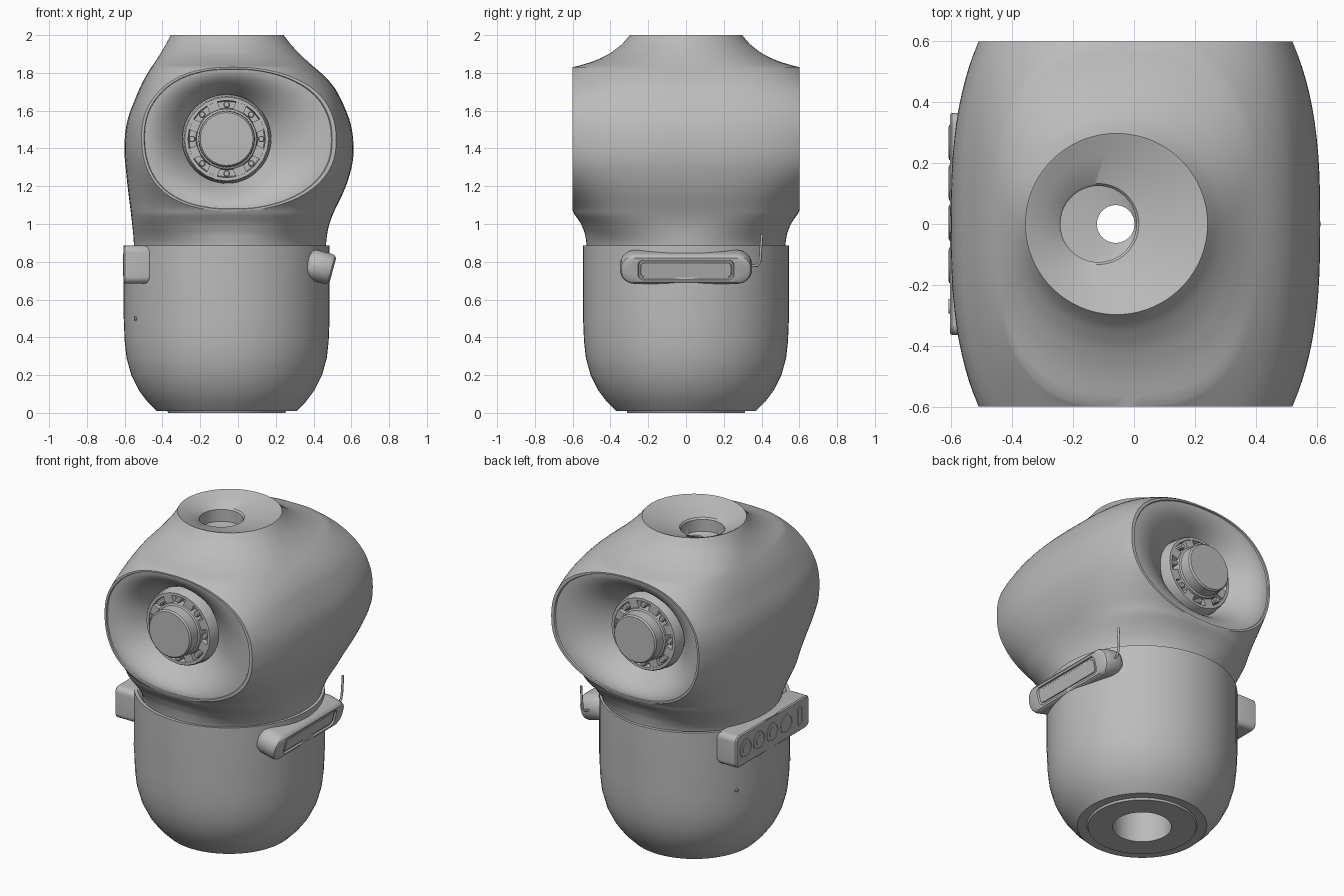
import bpy, bmesh, math
from mathutils import Vector, Matrix

cube = bpy.data.objects.get("Cube")
if cube:
    bpy.data.objects.remove(cube, do_unlink=True)

grey = bpy.data.materials.new("plain grey")
grey.use_nodes = True
COLOUR = (0.5, 0.5, 0.5, 1)
grey.diffuse_color = COLOUR
grey.node_tree.nodes["Principled BSDF"].inputs["Base Color"].default_value = COLOUR

AXIS = -0.06          # x of the body axis
SHOULDER_Z = 1.45     # height of the arm sockets
TAU = 2 * math.pi


def finish(bm, name, matrix=Matrix(), angle=35):
    bmesh.ops.recalc_face_normals(bm, faces=bm.faces)
    mesh = bpy.data.meshes.new(name)
    bm.to_mesh(mesh)
    bm.free()
    mesh.materials.append(grey)
    ob = bpy.data.objects.new(name, mesh)
    ob.matrix_world = matrix
    bpy.context.collection.objects.link(ob)
    bpy.ops.object.select_all(action='DESELECT')
    ob.select_set(True)
    bpy.context.view_layer.objects.active = ob
    bpy.ops.object.shade_smooth_by_angle(angle=math.radians(angle))
    return ob


def ring(bm, points):
    return [bm.verts.new(p) for p in points]


def bridge(bm, a, b):
    n = len(a)
    for i in range(n):
        j = (i + 1) % n
        bm.faces.new((a[i], a[j], b[j], b[i]))


def circle(x, r, z, n):
    return [(x + r * math.cos(TAU * i / n), r * math.sin(TAU * i / n), z) for i in range(n)]


def loft(bm, loops, cap_start=False, cap_end=False):
    rings = [ring(bm, p) for p in loops]
    for a, b in zip(rings, rings[1:]):
        bridge(bm, a, b)
    if cap_start:
        bm.faces.new(rings[0])
    if cap_end:
        bm.faces.new(rings[-1])


def facing(location, direction):
    turn = Vector(direction).to_track_quat('Z', 'Y').to_matrix().to_4x4()
    return Matrix.Translation(location) @ turn


def lathe(name, profile, n, matrix, cap=True):
    bm = bmesh.new()
    loft(bm, [circle(0, r, h, n) for r, h in profile], cap_end=cap)
    return finish(bm, name, matrix)


def rounded_block(name, layers, matrix):
    # stacked rounded rectangles: depth, half length, half height, corner radius
    bm = bmesh.new()
    loops = []
    for x, hy, hz, r in layers:
        loop = []
        for q, (sy, sz) in enumerate(((1, 1), (-1, 1), (-1, -1), (1, -1))):
            for k in range(9):
                t = (q + k / 8) * TAU / 4
                loop.append((x, sy * (hy - r) + r * math.cos(t), sz * (hz - r) + r * math.sin(t)))
        loops.append(loop)
    loft(bm, loops, True, True)
    return finish(bm, name, matrix)


def lookup(table, z):
    if z <= table[0][0]:
        return table[0][1]
    for (z0, v0), (z1, v1) in zip(table, table[1:]):
        if z <= z1:
            return v0 + (v1 - v0) * (z - z0) / (z1 - z0)
    return table[-1][1]


def smooth(table, z, w):
    return sum(lookup(table, z + w * k / 4) for k in range(-4, 5)) / 9


# Lower body: open-topped tub with a hole in its base
lathe("lower_body", [(0.168, 0.25), (0.168, 0), (0.31, 0), (0.315, 0.012), (0.37, 0.01),
                     (0.42, 0.06), (0.465, 0.12), (0.505, 0.2), (0.53, 0.29), (0.54, 0.38),
                     (0.545, 0.5), (0.545, 0.885), (0.525, 0.885), (0.515, 0.84)],
      64, Matrix.Translation((AXIS, 0, 0)), cap=False)

# Upper body: stacked rounded sections, sliced flat at both arm sockets
LEFT = [(0.8, -0.55), (0.9, -0.55), (1.0, -0.56), (1.2, -0.585), (1.4, -0.605), (1.55, -0.59),
        (1.77, -0.5), (1.9, -0.41), (2.0, -0.355), (2.1, -0.31)]
RIGHT = [(0.8, 0.46), (0.95, 0.47), (1.03, 0.49), (1.2, 0.575), (1.35, 0.615), (1.5, 0.607),
         (1.6, 0.575), (1.75, 0.5), (1.9, 0.32), (2.0, 0.24), (2.1, 0.17)]
DEPTH = [(0.8, 0.52), (0.9, 0.527), (0.95, 0.535), (1.0, 0.555), (1.03, 0.575), (1.06, 0.598),
         (1.83, 0.598), (1.86, 0.49), (1.9, 0.405), (1.95, 0.34), (2.0, 0.297), (2.1, 0.23)]
SQUARENESS = [(0.9, 2), (1.05, 2.9), (1.2, 2.7), (1.45, 2.6), (1.7, 2.7), (1.83, 2.8), (1.95, 2)]


def section(z):
    lo, hi = smooth(LEFT, z, 0.06), smooth(RIGHT, z, 0.06)
    half, mid = (hi - lo) / 2, (hi + lo) / 2
    depth = smooth(DEPTH, z, 0.012)
    n = smooth(SQUARENESS, z, 0.04)
    rise = abs(z - SHOULDER_Z) / 0.38
    if rise < 1:
        socket = 0.515 * (1 - rise ** 2.3) ** (1 / 2.3)
        depth = 0.6 / (1 - min(socket / half, 0.95) ** n) ** (1 / n)
    return [(mid + half * math.copysign(abs(x) ** (2 / n), x),
             depth * math.copysign(abs(y) ** (2 / n), y), z) for x, y, _ in circle(0, 1, 0, 112)]


bm = bmesh.new()
STEPS = 114
loops = [section(0.86 + 1.14 * i / STEPS) for i in range(STEPS + 1)]
# Neck dish and well
for x, r, z in ((AXIS, 0.288, 1.997), (-0.08, 0.23, 1.972), (-0.117, 0.133, 1.945),
                (-0.117, 0.125, 1.935), (-0.117, 0.125, 1.86), (AXIS, 0.062, 1.85), (AXIS, 0.062, 1.8)):
    loops.append(circle(x, r, z, 112))
loft(bm, loops)

# Arm sockets: flat rim, small step, then a shallow horn that steepens towards a round hole
HORN = [(0.06, 0.6), (0.075, 0.592)]
HORN += [(0.075 + 0.925 * k / 12, 0.592 - 0.15 * (k / 12) ** 1.9) for k in range(1, 13)]
for side in (-1, 1):
    cut = bmesh.ops.bisect_plane(bm, geom=bm.verts[:] + bm.edges[:] + bm.faces[:], dist=1e-5,
                                 plane_co=(0, side * 0.6, 0), plane_no=(0, side, 0), clear_outer=True)
    rim = [v for v in cut["geom_cut"] if isinstance(v, bmesh.types.BMVert)]
    rim.sort(key=lambda v: math.atan2(v.co.z - SHOULDER_Z, v.co.x))
    start = [v.co.copy() for v in rim]
    previous = rim
    for t, y in HORN:
        points = []
        for p in start:
            a = math.atan2(p.z - SHOULDER_Z, p.x)
            hole = Vector((AXIS + 0.235 * math.cos(a), 0, SHOULDER_Z + 0.235 * math.sin(a)))
            q = p.lerp(hole, t)
            points.append((q.x, side * y, q.z))
        current = ring(bm, points)
        bridge(bm, previous, current)
        previous = current
finish(bm, "upper_body")

# Arm joints: stepped hub with a ring of bolts and ribs
for side, label in ((-1, "front"), (1, "back")):
    base = facing((AXIS, 0, SHOULDER_Z), (0, side, 0))
    lathe(label + "_joint_hub", [(0.24, 0.38), (0.228, 0.5), (0.222, 0.51), (0.205, 0.51), (0.2, 0.475),
                                 (0.165, 0.475), (0.16, 0.52), (0.15, 0.525), (0.148, 0.59),
                                 (0.14, 0.599)], 24, base)
    for i in range(8):
        turn = base @ Matrix.Rotation(TAU * i / 8, 4, 'Z')
        lathe(label + "_joint_bolt", [(0.018, 0.46), (0.018, 0.512), (0.013, 0.518)], 10,
              turn @ Matrix.Translation((0.183, 0, 0)))
        bm = bmesh.new()
        bmesh.ops.create_cube(bm, size=1, matrix=Matrix.Translation((0.182, 0, 0.485))
                              @ Matrix.Diagonal((0.05, 0.06, 0.045, 1)))
        finish(bm, label + "_joint_rib", turn @ Matrix.Rotation(TAU / 16, 4, 'Z'))

# Side light: tilted rounded pod with a recessed slot
rounded_block("side_pod", [(-0.07, 0.325, 0.06, 0.055), (-0.055, 0.342, 0.075, 0.07),
                           (-0.03, 0.35, 0.082, 0.08), (0.05, 0.35, 0.082, 0.08),
                           (0.066, 0.342, 0.076, 0.07), (0.075, 0.325, 0.066, 0.06),
                           (0.075, 0.255, 0.054, 0.03), (0.065, 0.25, 0.05, 0.026),
                           (0.065, 0.24, 0.041, 0.02), (0.07, 0.237, 0.038, 0.018)],
              Matrix.Translation((0.43, 0, 0.775)) @ Matrix.Rotation(math.radians(15), 4, 'Y'))

# Aerial behind the pod
curve = bpy.data.curves.new("aerial", 'CURVE')
curve.dimensions = '3D'
curve.bevel_depth = 0.007
curve.bevel_resolution = 2
curve.use_fill_caps = True
path = [(0.43, 0.32, 0.775), (0.44, 0.375, 0.78), (0.445, 0.392, 0.8), (0.45, 0.395, 0.85), (0.45, 0.402, 0.945)]
spline = curve.splines.new('POLY')
spline.points.add(len(path) - 1)
for point, co in zip(spline.points, path):
    point.co = (*co, 1)
curve.materials.append(grey)
bpy.context.collection.objects.link(bpy.data.objects.new("aerial", curve))

# Control panel on the opposite side
rounded_block("control_panel", [(-0.07, 0.345, 0.075, 0.03), (-0.062, 0.36, 0.092, 0.035),
                                (-0.045, 0.365, 0.1, 0.035), (0.07, 0.365, 0.1, 0.035),
                                (0.077, 0.358, 0.093, 0.03)],
              Matrix.Translation((-0.528, 0, 0.785)) @ Matrix.Rotation(math.pi, 4, 'Z'))
for i, y in enumerate((0.268, 0.136, 0.004, -0.136)):
    spot = facing((-0.602, y, 0.785), (-1, 0, 0))
    lathe("panel_dial", [(0.058, 0), (0.058, 0.006), (0.05, 0.007), (0.048, 0.004)], 20, spot)
    if i < 3:
        lathe("dial_knob", [(0.03, 0), (0.03, 0.007), (0.024, 0.008)], 16, spot)
rounded_block("panel_switch", [(0, 0.024, 0.06, 0.02), (0.007, 0.024, 0.06, 0.02),
                               (0.007, 0.017, 0.053, 0.014), (0.004, 0.017, 0.053, 0.014)],
              Matrix.Translation((-0.602, -0.27, 0.785)) @ Matrix.Rotation(math.pi, 4, 'Z'))

# Small rivets on the lower body
for angle in (151, 208):
    a = math.radians(angle)
    out = Vector((math.cos(a), math.sin(a), 0))
    lathe("rivet", [(0.012, 0), (0.012, 0.005), (0.007, 0.009)], 10,
          facing(Vector((AXIS, 0, 0.5)) + out * 0.543, out))
